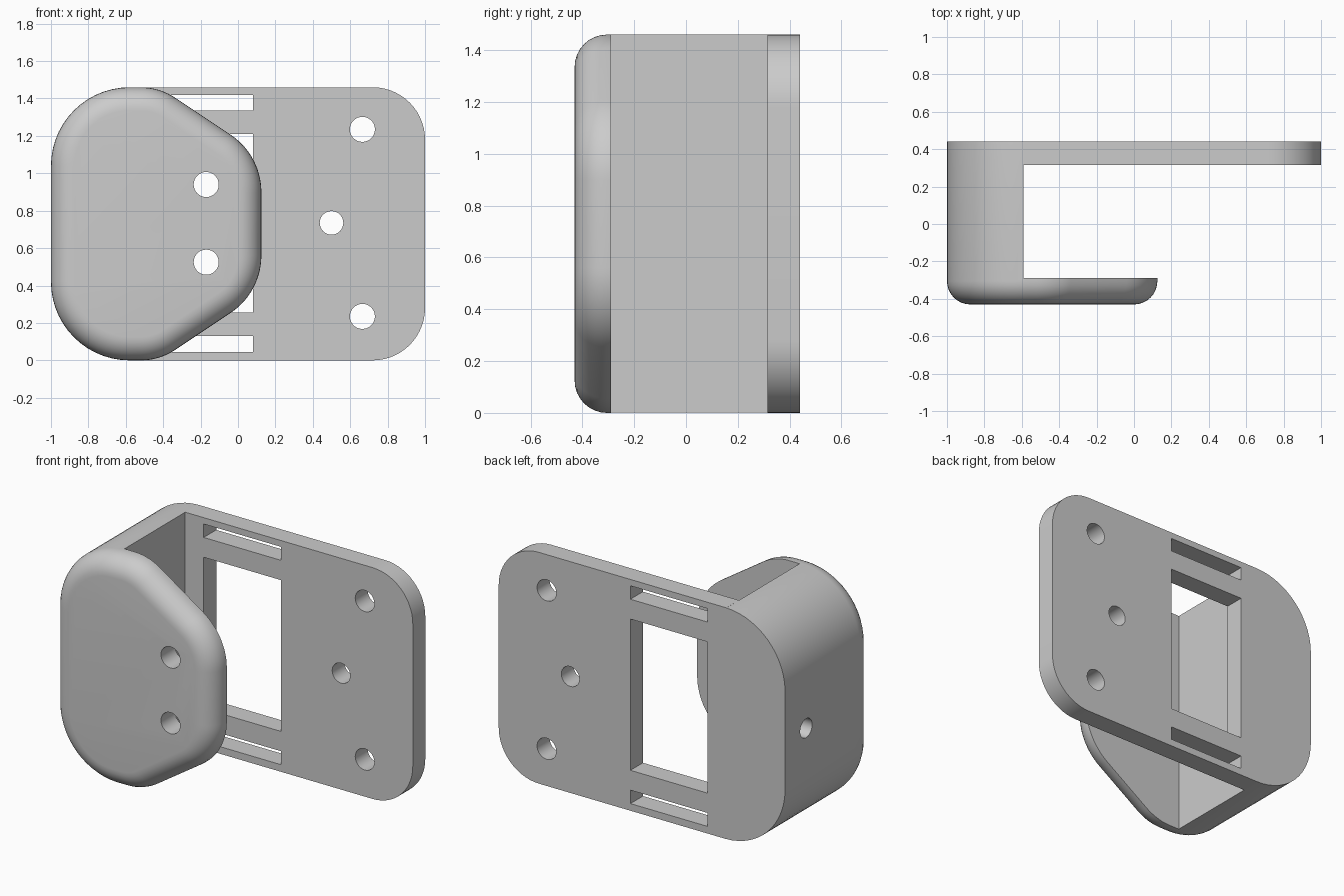
import bpy, bmesh, math
from mathutils import Vector

if "Cube" in bpy.data.objects:
    bpy.data.objects.remove(bpy.data.objects["Cube"])


def outline(corners, n=14):
    """Round each (x, z, radius) corner of a closed polygon."""
    pts = []
    for i, (x, z, r) in enumerate(corners):
        p = Vector((x, z))
        if r == 0:
            pts.append(p)
            continue
        a = (Vector(corners[i - 1][:2]) - p).normalized()
        b = (Vector(corners[(i + 1) % len(corners)][:2]) - p).normalized()
        half = a.angle(b) / 2
        c = p + (a + b).normalized() * (r / math.sin(half))
        t = r / math.tan(half)
        s, e = p + a * t - c, p + b * t - c
        ang = math.atan2(s.x * e.y - s.y * e.x, s.dot(e))
        for k in range(n + 1):
            f = ang * k / n
            pts.append(c + Vector((s.x * math.cos(f) - s.y * math.sin(f),
                                   s.x * math.sin(f) + s.y * math.cos(f))))
    return pts


def extrude(name, shapes, y0, y1, fillet=0):
    """Extrude x-z outlines from y0 to y1, optionally rounding the y0 rim."""
    bm = bmesh.new()
    for pts in shapes:
        front = [bm.verts.new((p[0], y0, p[1])) for p in pts]
        back = [bm.verts.new((p[0], y1, p[1])) for p in pts]
        cap = bm.faces.new(front)
        bm.faces.new(back[::-1])
        for i in range(len(pts)):
            bm.faces.new((front[i - 1], front[i], back[i], back[i - 1]))
    bmesh.ops.recalc_face_normals(bm, faces=bm.faces)
    if fillet:
        bmesh.ops.bevel(bm, geom=list(cap.edges), offset=fillet, segments=8,
                        profile=0.5, affect='EDGES', clamp_overlap=False)
    me = bpy.data.meshes.new(name)
    bm.to_mesh(me)
    bm.free()
    ob = bpy.data.objects.new(name, me)
    bpy.context.collection.objects.link(ob)
    return ob


def combine(ob, other, op):
    """Apply a boolean and remove the helper."""
    m = ob.modifiers.new(op, 'BOOLEAN')
    m.operation, m.object, m.solver = op, other, 'EXACT'
    bpy.context.view_layer.objects.active = ob
    bpy.ops.object.modifier_apply(modifier=m.name)
    bpy.data.objects.remove(other)


def rect(x0, x1, z0, z1):
    return [(x0, z0), (x1, z0), (x1, z1), (x0, z1)]


def circle(x, z, r, n=32):
    return [(x + r * math.cos(2 * math.pi * k / n),
             z + r * math.sin(2 * math.pi * k / n)) for k in range(n)]


# Front plate and side web: one filleted block, hollowed behind the plate
body = extrude("clamp_bracket", [outline([
    (-1, 0, 0.42), (-0.42, 0, 0.33), (0.125, 0.363, 0.37),
    (0.125, 1.097, 0.37), (-0.42, 1.46, 0.33), (-1, 1.46, 0.42)])],
    -0.43, 0.44, fillet=0.125)
combine(body, extrude("gap", [rect(-0.59, 0.5, -0.2, 1.7)], -0.29, 0.8), 'DIFFERENCE')

# Back plate
plate = extrude("back_plate", [outline([
    (-0.59, 0, 0), (1, 0, 0.28), (1, 1.46, 0.28), (-0.59, 1.46, 0)])], 0.315, 0.44)
combine(body, plate, 'UNION')

# Window, strap slots and screw holes of the back plate
cuts = [rect(-0.46, 0.08, 0.255, 1.21),
        rect(-0.46, 0.08, 0.045, 0.13), rect(-0.46, 0.08, 1.335, 1.42),
        circle(0.665, 1.235, 0.067), circle(0.665, 0.235, 0.067),
        circle(0.5, 0.735, 0.063)]
combine(body, extrude("back_cuts", cuts, 0.2, 0.6), 'DIFFERENCE')

# Front plate holes
holes = [circle(-0.17, z, 0.067) for z in (0.525, 0.94)]
combine(body, extrude("front_cuts", holes, -0.6, -0.2), 'DIFFERENCE')

# Blind hole in the outer side of the web
bpy.ops.mesh.primitive_cylinder_add(vertices=24, radius=0.06, depth=0.4,
                                    location=(-1, 0.23, 0.73),
                                    rotation=(0, math.pi / 2, 0))
combine(body, bpy.context.object, 'DIFFERENCE')

# Smooth shading with sharp edges
bpy.ops.object.select_all(action='DESELECT')
body.select_set(True)
bpy.context.view_layer.objects.active = body
bpy.ops.object.shade_smooth_by_angle(angle=math.radians(35))
